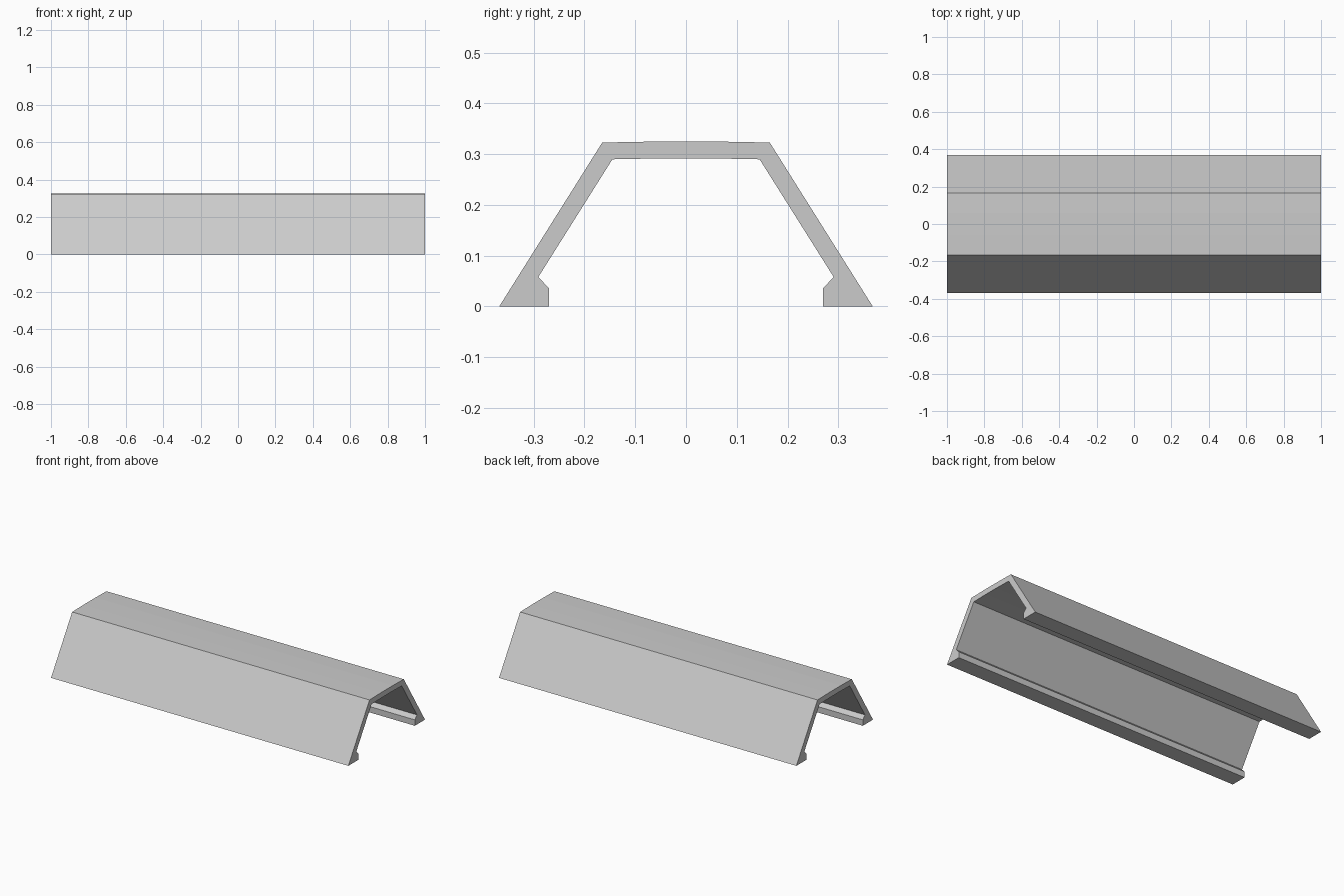
import bpy
import bmesh

cube = bpy.data.objects.get("Cube")
if cube:
    bpy.data.objects.remove(cube, do_unlink=True)

# Single grey finish
grey = bpy.data.materials.new("plain_grey")
grey.use_nodes = True
colour = (0.6, 0.6, 0.6, 1)
grey.diffuse_color = colour
grey.node_tree.nodes["Principled BSDF"].inputs["Base Color"].default_value = colour

# Half of the channel section (y, z): crown, sloping side, foot lip, inner wall
half = [(0.06, 0.325), (0.165, 0.323), (0.368, 0), (0.27, 0), (0.27, 0.036),
        (0.291, 0.058), (0.145, 0.29), (0.04, 0.292)]
section = half + [(-y, z) for y, z in reversed(half)]

# Extrude the mirrored section along the whole length
bm = bmesh.new()
end = bm.faces.new([bm.verts.new((-1, y, z)) for y, z in section])
result = bmesh.ops.extrude_face_region(bm, geom=[end])
moved = [v for v in result["geom"] if isinstance(v, bmesh.types.BMVert)]
bmesh.ops.translate(bm, verts=moved, vec=(2, 0, 0))

# The extrusion keeps the first end cap; make all faces point outward
bmesh.ops.recalc_face_normals(bm, faces=bm.faces)
# Split the concave end caps into clean triangles
caps = [f for f in bm.faces if abs(f.normal.x) > 0.9]
bmesh.ops.triangulate(bm, faces=caps)

mesh = bpy.data.meshes.new("channel_cover")
bm.to_mesh(mesh)
bm.free()
mesh.materials.append(grey)
cover = bpy.data.objects.new("channel_cover", mesh)
bpy.context.collection.objects.link(cover)
